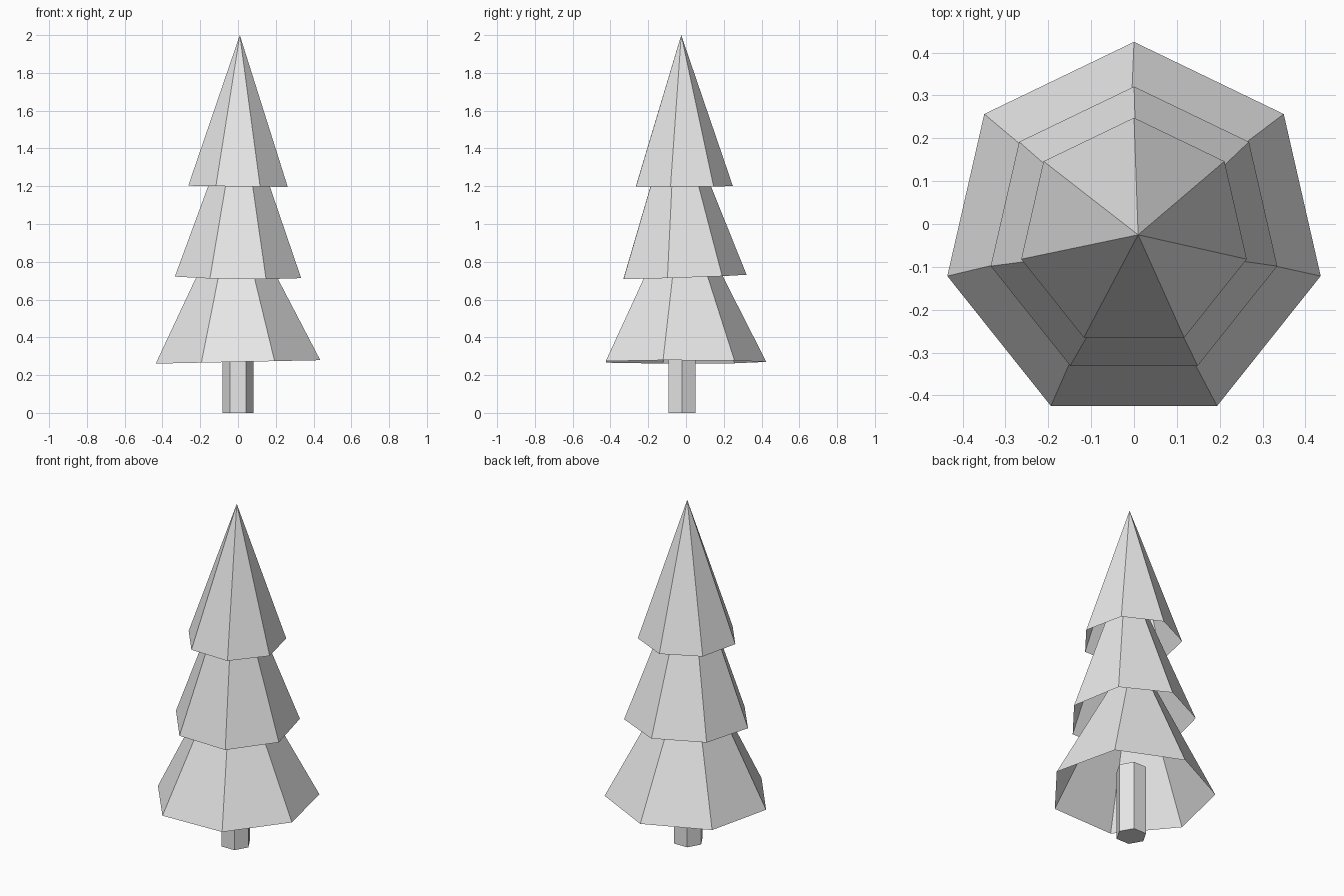
import bpy, math
from mathutils import Vector, Euler

default = bpy.data.objects.get("Cube")
if default:
    bpy.data.objects.remove(default, do_unlink=True)

CENTRE_Y = -0.022

grey = bpy.data.materials.new("plain_grey")
grey.use_nodes = True
grey.diffuse_color = (0.8, 0.8, 0.8, 1)
grey.node_tree.nodes["Principled BSDF"].inputs["Base Color"].default_value = (0.8, 0.8, 0.8, 1)


def add_part(name, verts, faces, location, rotation=(0, 0, 0)):
    mesh = bpy.data.meshes.new(name)
    mesh.from_pydata(verts, [], faces)
    mesh.materials.append(grey)
    obj = bpy.data.objects.new(name, mesh)
    obj.location = location
    obj.rotation_euler = Euler(rotation)
    bpy.context.collection.objects.link(obj)
    return obj


def ring(sides, radius, start, z=0.0):
    angles = [start + math.tau * i / sides for i in range(sides)]
    return [Vector((radius * math.cos(a), radius * math.sin(a), z)) for a in angles]


def foliage_tier(name, radius, base, height, slope_x, slope_y):
    """Hollow seven-sided cone, open underneath and slightly tilted."""
    n = 7
    verts = ring(n, radius, math.pi / 2) + [Vector((0, 0, height))]
    faces = [(i, (i + 1) % n, n) for i in range(n)]
    return add_part(name, verts, faces, (0, CENTRE_Y, base), (slope_y, -slope_x, 0))


def trunk(radius, height):
    """Six-sided closed post."""
    n = 6
    verts = ring(n, radius, 0) + ring(n, radius, 0, height)
    faces = [(i, (i + 1) % n, n + (i + 1) % n, n + i) for i in range(n)]
    faces += [tuple(reversed(range(n))), tuple(range(n, 2 * n))]
    return add_part("trunk", verts, faces, (0, CENTRE_Y, 0))


# Trunk ends inside the lowest tier
trunk(0.083, 0.41)

# Three overlapping tiers of foliage
foliage_tier("lower_foliage", 0.447, 0.27, 0.88, 0.021, 0.0)
foliage_tier("middle_foliage", 0.343, 0.72, 0.94, -0.012, 0.033)
foliage_tier("top_foliage", 0.27, 1.2, 0.8, -0.012, 0.004)
